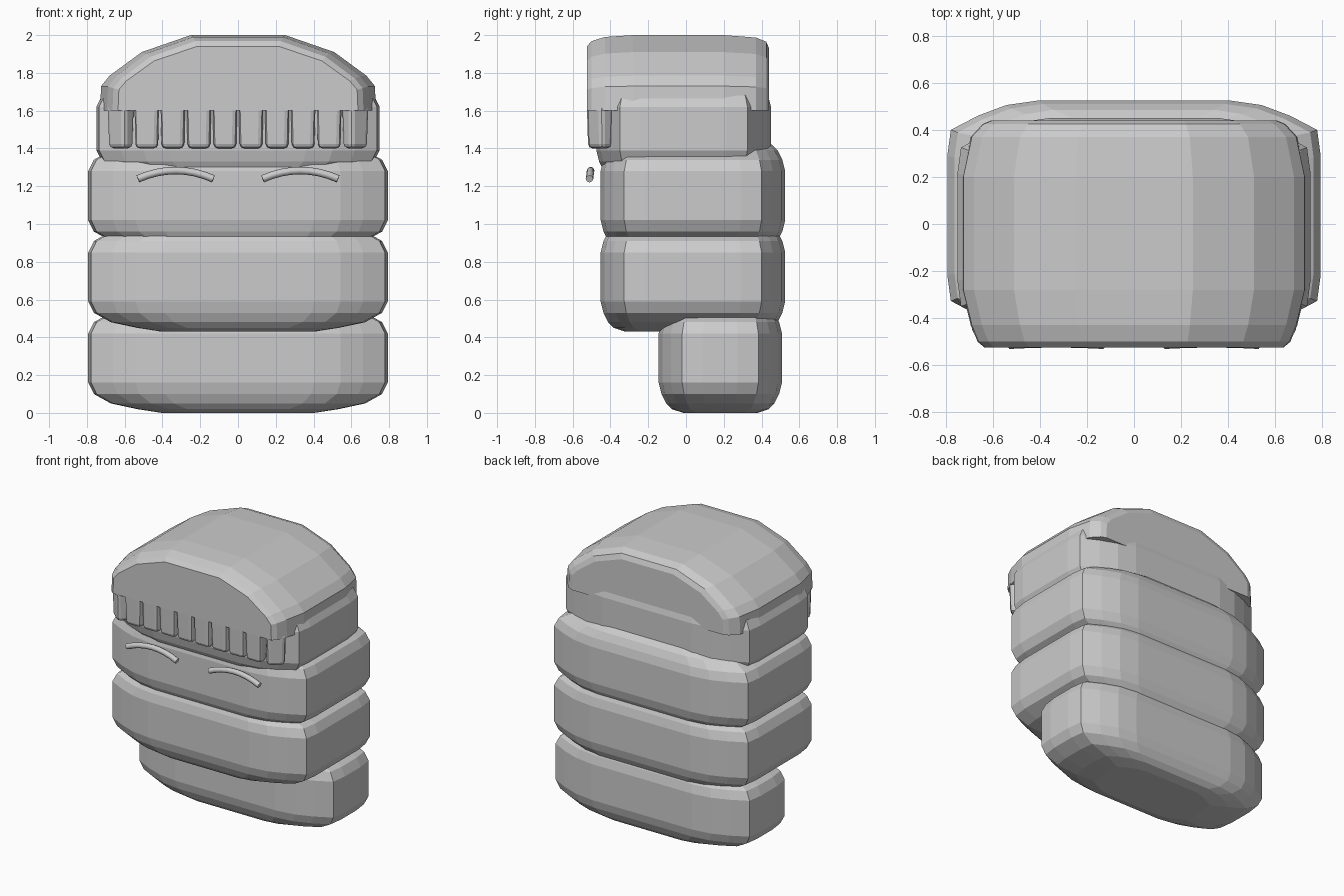
import bpy, bmesh, math
from mathutils import Matrix, Vector

if "Cube" in bpy.data.objects:
    bpy.data.objects.remove(bpy.data.objects["Cube"])

# Plan outline of one rounded corner (inset x, inset y)
CORNER = [(0, .235), (.015, .125), (.13, .065), (.25, .02), (.39, 0)]
# Vertical rounding (height from the end, inset x, inset y)
EDGE = [(0, .39, .13), (.02, .26, .07), (.05, .12, .04), (.1, .03, .015), (.16, 0, 0)]


def loft(name, rings):
    bm = bmesh.new()
    rows = [[bm.verts.new(p) for p in ring] for ring in rings]
    n = len(rows[0])
    for a, b in zip(rows, rows[1:]):
        for i in range(n):
            j = (i + 1) % n
            bm.faces.new((a[i], a[j], b[j], b[i]))
    bm.faces.new(rows[0])
    bm.faces.new(rows[-1])
    bmesh.ops.recalc_face_normals(bm, faces=bm.faces)
    return finish(name, bm)


def finish(name, bm):
    me = bpy.data.meshes.new(name)
    bm.to_mesh(me)
    bm.free()
    ob = bpy.data.objects.new(name, me)
    bpy.context.collection.objects.link(ob)
    return ob


def slab(name, hx, y0, y1, z0, z1):
    hy, cy = (y1 - y0) / 2, (y0 + y1) / 2
    quarter = [(hx - a, hy - b) for a, b in CORNER]
    left = [(-x, y) for x, y in reversed(quarter)]
    outline = quarter + left + [(-x, -y) for x, y in quarter + left]
    levels = [(z0 + h, dx, dy) for h, dx, dy in EDGE]
    levels += [(z1 - h, dx, dy) for h, dx, dy in reversed(EDGE)]
    return loft(name, [[(x * (hx - dx) / hx, cy + y * (hy - dy) / hy, z)
                        for x, y in outline] for z, dx, dy in levels])


# Stacked body slabs and head band
slab("lower_body", .793, -.145, .508, 0, .58)
slab("middle_body", .793, -.452, .525, .43, 1.01)
slab("upper_body", .793, -.452, .525, .86, 1.44)
slab("head_band", .75, -.475, .45, 1.23, 1.78)

# Domed cap: arch profile lofted from front to back
half = [(.25, 2), (.51, 1.91), (.68, 1.785), (.725, 1.73), (.73, 1.6)]
arch = [(-x, z) for x, z in reversed(half)] + half
slices = [(-.525, .87, 1.94), (-.5, .91, 1.968), (-.43, .95, 1.99), (-.28, 1, 2),
          (.2, 1, 2), (.37, .95, 1.987), (.425, .88, 1.965), (.44, .83, 1.93)]
loft("cap", [[(x * s, y, 1.6 + (z - 1.6) * (top - 1.6) / .4) for x, z in arch]
             for y, s, top in slices])


# Row of teeth under the cap, outer pair turned around the corners
def tooth(name, x, y, turn):
    bm = bmesh.new()
    bmesh.ops.create_cube(bm, size=1)
    for v in bm.verts:
        v.co = Vector((v.co.x * .13, v.co.y * .09, v.co.z * .23))
        if v.co.z < 0:
            v.co.x *= .92
            v.co.y *= .85
    bmesh.ops.bevel(bm, geom=bm.edges[:], offset=.024, segments=2,
                    profile=.5, affect='EDGES')
    bm.transform(Matrix.Translation((x, y, 1.515)) @ Matrix.Rotation(turn, 4, 'Z'))
    return finish(name, bm)


for i in range(10):
    x = (i - 4.5) * .138
    outer = i in (0, 9)
    side = math.copysign(1, x)
    tooth(f"tooth_{i + 1}", x, -.455 if outer else -.48,
          side * math.radians(40) if outer else 0)

# Closed eyes: arched tubes in front of the face
for side, label in ((-1, "left"), (1, "right")):
    cu = bpy.data.curves.new(f"{label}_eye", 'CURVE')
    cu.dimensions = '3D'
    cu.bevel_depth = .02
    cu.bevel_resolution = 2
    cu.use_fill_caps = True
    sp = cu.splines.new('POLY')
    sp.points.add(8)
    for k, p in enumerate(sp.points):
        t = k / 4 - 1
        p.co = (side * .33 + .2 * t, -.505 - .006 * t * t, 1.283 - .044 * t * t, 1)
    ob = bpy.data.objects.new(f"{label}_eye", cu)
    bpy.context.collection.objects.link(ob)
